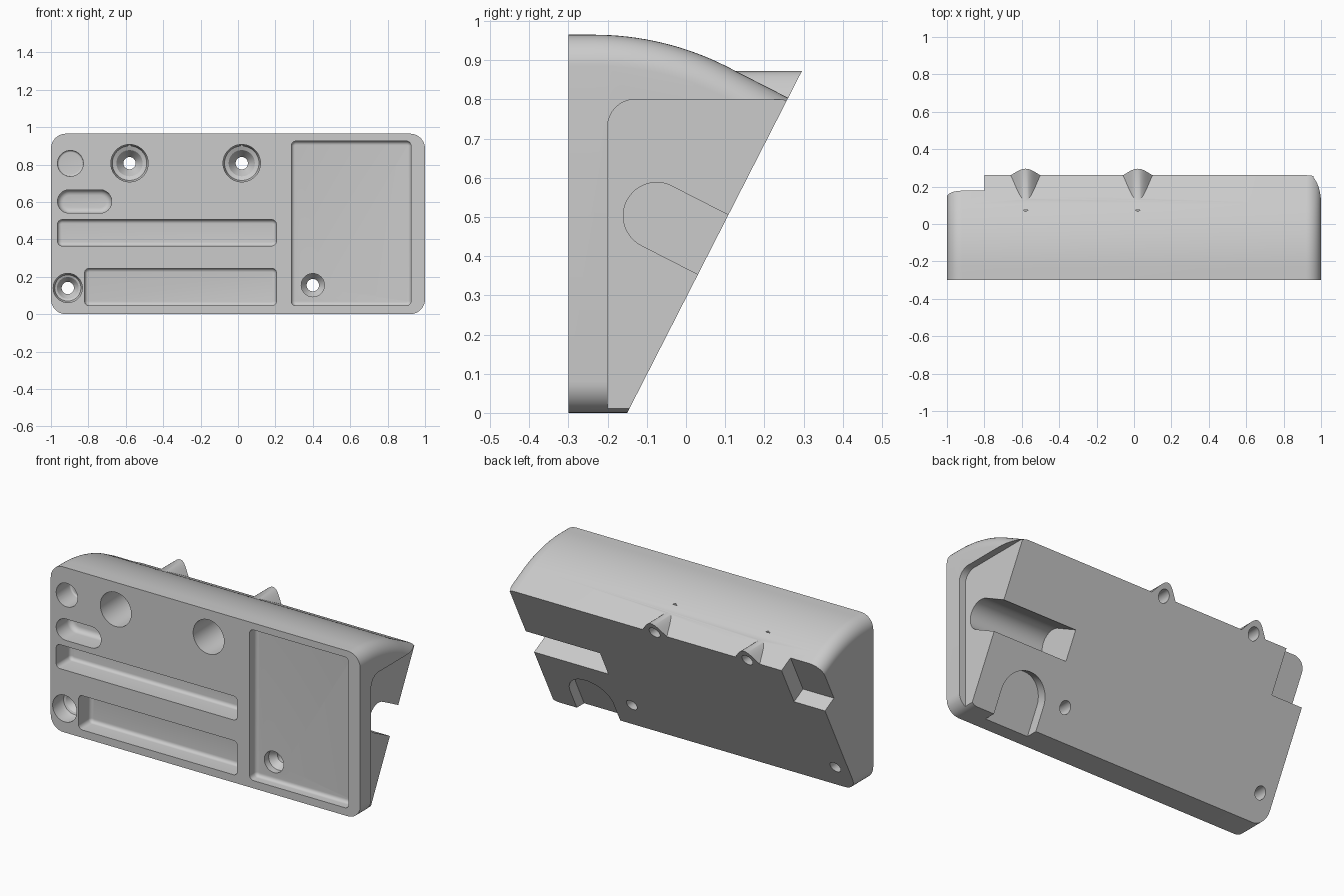
import bpy, bmesh, math
from mathutils import Vector

if "Cube" in bpy.data.objects:
    bpy.data.objects.remove(bpy.data.objects["Cube"])

grey = bpy.data.materials.new("light_grey")
grey.diffuse_color = (0.6, 0.6, 0.6, 1)
grey.use_nodes = True
grey.node_tree.nodes["Principled BSDF"].inputs["Base Color"].default_value = grey.diffuse_color

K = 0.511                                   # lean of the back plane, y per z
L = math.hypot(K, 1)
UP = Vector((0, K / L, 1 / L))              # up along the back plane
OUT = Vector((0, 1 / L, -K / L))            # outward from the back plane


def back(z):
    return Vector((0, -0.15 + K * z, z))


def loft(name, loops):
    """Closed solid through a stack of loops with equal point counts."""
    bm = bmesh.new()
    rows = [[bm.verts.new(p) for p in lp] for lp in loops]
    n = len(rows[0])
    for a, b in zip(rows, rows[1:]):
        for i in range(n):
            j = (i + 1) % n
            bm.faces.new((a[i], a[j], b[j], b[i]))
    bm.faces.new(rows[0][::-1])
    bm.faces.new(rows[-1])
    bmesh.ops.remove_doubles(bm, verts=bm.verts, dist=1e-5)
    bmesh.ops.recalc_face_normals(bm, faces=bm.faces)
    me = bpy.data.meshes.new(name)
    bm.to_mesh(me)
    bm.free()
    me.materials.append(grey)
    ob = bpy.data.objects.new(name, me)
    bpy.context.collection.objects.link(ob)
    return ob


def prism_x(name, yz, x0, x1):
    return loft(name, [[(x, y, z) for y, z in yz] for x in (x0, x1)])


def rounded(x0, z0, x1, z1, r, steps=10):
    pts = []
    corners = ((x1 - r, z1 - r), (x0 + r, z1 - r), (x0 + r, z0 + r), (x1 - r, z0 + r))
    for q, (cx, cz) in enumerate(corners):
        for i in range(steps + 1):
            a = math.pi / 2 * (q + i / steps)
            pts.append((cx + r * math.cos(a), cz + r * math.sin(a)))
    return pts


def pocket(name, x0, z0, x1, z1, r, depth, f):
    """Front pocket with a filleted floor."""
    levels = [(-0.4, 0)]
    for i in range(6):
        a = math.pi / 2 * i / 5
        levels.append((-0.3 + depth - f + f * math.sin(a), f * (1 - math.cos(a))))
    return loft(name, [[(x, y, z) for x, z in
                        rounded(x0 + d, z0 + d, x1 - d, z1 - d, r - d)]
                       for y, d in levels])


def screw_hole(name, x, z, profile):
    """Stepped round hole along y from (y, radius) pairs."""
    ring = [2 * math.pi * i / 40 for i in range(40)]
    return loft(name, [[(x + r * math.cos(a), y, z + r * math.sin(a)) for a in ring]
                       for y, r in profile])


def combine(target, tool, op):
    m = target.modifiers.new("cut", 'BOOLEAN')
    m.object, m.operation, m.solver = tool, op, 'EXACT'
    bpy.context.view_layer.objects.active = target
    bpy.ops.object.modifier_apply(modifier=m.name)
    bpy.data.objects.remove(tool, do_unlink=True)


# Body: curved top, rounded ends
top = [(-0.3, 0.965)]
for i in range(17):
    a = math.atan(K) * i / 16
    top.append((-0.235 + 0.75 * math.sin(a), 0.215 + 0.75 * math.cos(a)))
ye, ze = top[-1]
top.append((0.6, ze - K * (0.6 - ye)))
R = 0.08
half = []
for i in range(11):
    a = math.pi / 2 * i / 10
    half.append((1 - R * (1 - math.cos(a)), R * (1 - math.sin(a))))
sections = [(-x, d) for x, d in half] + half[::-1]
body = loft("holder_body", [[(x, -0.3, d)] + [(x, y, z - d) for y, z in top] + [(x, 0.6, d)]
                            for x, d in sections])

# Flared screw bosses on the top
for bx in (-0.58, 0.02):
    shape = [(bx - 0.12, 0.7)]
    for i in range(25):
        u = -1 + i / 12
        shape.append((bx + 0.12 * u, 0.78 + 0.092 * math.cos(math.pi / 2 * u) ** 2))
    shape.append((bx + 0.12, 0.7))
    combine(body, loft("boss", [[(x, y, z) for x, z in shape] for y in (0.0, 0.4)]), 'UNION')

cutters = []

# Leaning back plane
lo, hi = back(-0.2), back(1.2)
cutters.append(prism_x("back_cut", [(lo.y, lo.z), (hi.y, hi.z), (1.5, 1.2), (1.5, -0.2)], -1.5, 1.5))

# Shallow recess on the right end
arc = [(-0.13 - 0.07 * math.sin(math.pi / 2 * i / 8), 0.73 + 0.07 * math.cos(math.pi / 2 * i / 8))
       for i in range(9)]
cutters.append(prism_x("end_recess", [(0.6, 0.8)] + arc + [(-0.2, -0.1), (0.6, -0.1)], 0.96, 1.2))

# Round-bottomed channel entering from the right end
c = Vector((0, -0.075, 0.503))
chan = []
for i in range(25):
    a = math.pi * i / 24
    p = c + 0.085 * (UP * math.cos(a) - OUT * math.sin(a))
    chan.append((p.y, p.z))
for s in (-1, 1):
    p = c + OUT * 0.4 + UP * 0.085 * s
    chan.append((p.y, p.z))
cutters.append(prism_x("cable_channel", chan, 0.48, 1.2))

# Arched pocket opening at the bottom of the back
arch = [(0.14 * math.cos(math.pi * i / 24), 0.14 * math.sin(math.pi * i / 24)) for i in range(25)]
arch += [(-0.14, -0.5), (0.14, -0.5)]
cutters.append(loft("arched_pocket", [[back(0.12) + Vector((0.67 + u, 0, 0)) + UP * v + OUT * w
                                       for u, v in arch] for w in (-0.06, 0.1)]))

# Corner notch at the upper left of the back
notch = [back(0.578) + UP * s + OUT * w for s, w in ((0, -0.093), (0.6, -0.093), (0.6, 0.3), (0, 0.3))]
cutters.append(prism_x("corner_notch", [(p.y, p.z) for p in notch], -1.2, -0.8))

# Front pockets: tray, two long slots, short slot, round well
for args in (("tray", 0.285, 0.045, 0.925, 0.925, 0.025, 0.06, 0.02),
             ("upper_slot", -0.965, 0.365, 0.205, 0.505, 0.025, 0.13, 0.02),
             ("lower_slot", -0.82, 0.045, 0.205, 0.245, 0.025, 0.11, 0.02),
             ("short_slot", -0.965, 0.54, -0.675, 0.665, 0.0625, 0.13, 0.03),
             ("round_well", -0.965, 0.737, -0.827, 0.875, 0.069, 0.13, 0.01)):
    cutters.append(pocket(*args))

# Counterbored screw holes
for sx in (-0.58, 0.02):
    cutters.append(screw_hole("upper_hole", sx, 0.807,
                              [(-0.4, 0.1), (0.05, 0.1), (0.075, 0.092), (0.085, 0.07),
                               (0.1, 0.06), (0.14, 0.033), (0.6, 0.033)]))
cutters.append(screw_hole("left_hole", -0.91, 0.14,
                          [(-0.4, 0.078), (-0.23, 0.078), (-0.21, 0.07), (-0.205, 0.058),
                           (-0.17, 0.033), (0.4, 0.033)]))
cutters.append(screw_hole("tray_hole", 0.4, 0.155,
                          [(-0.4, 0.062), (-0.2, 0.062), (-0.16, 0.033), (0.4, 0.033)]))

for cut in cutters:
    combine(body, cut, 'DIFFERENCE')

# Smooth curves, sharp edges
bpy.ops.object.select_all(action='DESELECT')
body.select_set(True)
bpy.context.view_layer.objects.active = body
bpy.ops.object.shade_smooth_by_angle(angle=math.radians(30))
